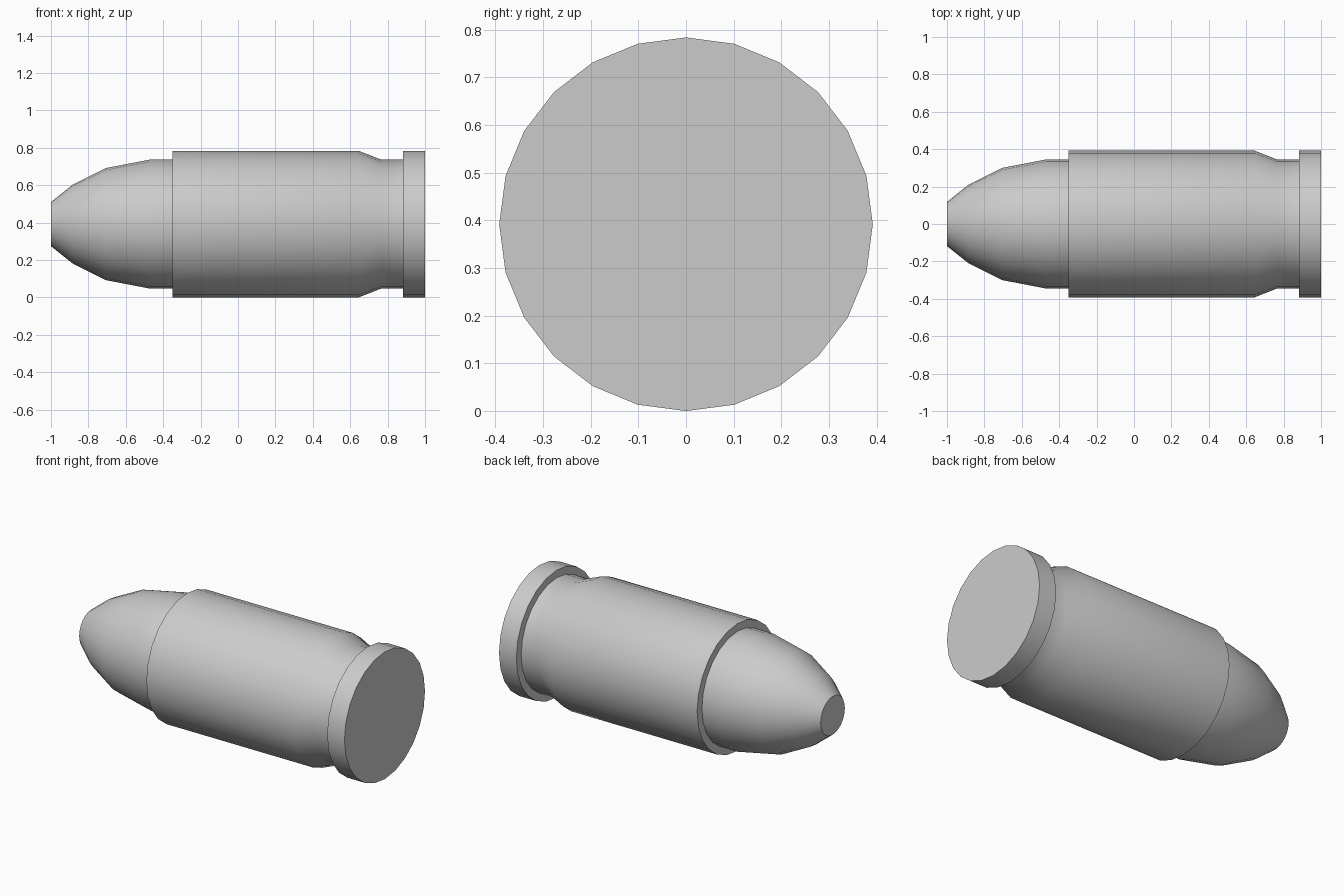
import bpy, bmesh, math

if "Cube" in bpy.data.objects:
    bpy.data.objects.remove(bpy.data.objects["Cube"])

SIDES = 24
R = 0.392          # widest radius, also the height of the axis


def lathe(name, profile, cap_start=False, cap_end=False):
    """Revolve (x, radius) points around the horizontal axis."""
    bm = bmesh.new()
    rings = []
    for x, r in profile:
        rings.append([bm.verts.new((x, r * math.sin(2 * math.pi * i / SIDES),
                                    R + r * math.cos(2 * math.pi * i / SIDES)))
                      for i in range(SIDES)])
    for a, b in zip(rings, rings[1:]):
        for i in range(SIDES):
            j = (i + 1) % SIDES
            bm.faces.new((a[i], a[j], b[j], b[i]))
    if cap_start:
        bm.faces.new(rings[0][::-1])
    if cap_end:
        bm.faces.new(rings[-1])
    # make every face point away from the axis, or outward along it
    for f in bm.faces:
        f.normal_update()
        c = f.calc_center_median()
        out = f.normal.y * c.y + f.normal.z * (c.z - R)
        if abs(f.normal.x) > 0.99:
            out = f.normal.x * (1 if c.x > 0.95 else -1)
        if out < 0:
            f.normal_flip()
    mesh = bpy.data.meshes.new(name)
    bm.to_mesh(mesh)
    bm.free()
    obj = bpy.data.objects.new(name, mesh)
    bpy.context.collection.objects.link(obj)
    bpy.ops.object.select_all(action='DESELECT')
    obj.select_set(True)
    bpy.context.view_layer.objects.active = obj
    bpy.ops.object.shade_smooth_by_angle(angle=math.radians(50))
    return obj


# Rounded nose with a small blunt tip
lathe("bullet_nose", [(-1, 0.118), (-0.885, 0.21), (-0.705, 0.30),
                      (-0.47, 0.345), (-0.35, 0.345)], cap_start=True)

# Cylindrical case: front lip, body, taper and extractor groove
lathe("case_body", [(-0.35, 0.345), (-0.35, R), (0.645, R),
                    (0.765, 0.345), (0.882, 0.345)])

# Base rim with flat back
lathe("case_rim", [(0.882, 0.345), (0.882, R), (1, R)], cap_end=True)
